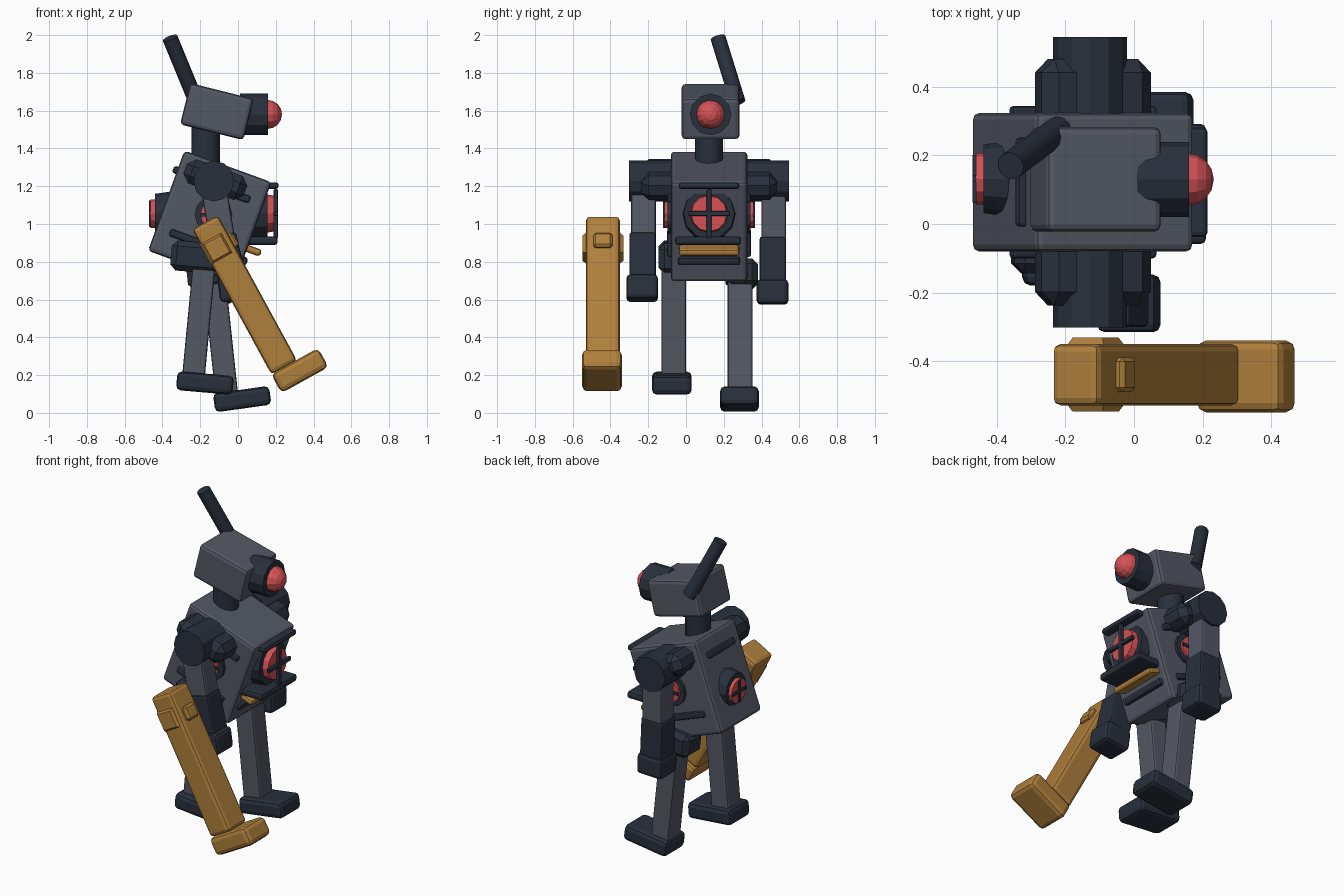
import bpy, bmesh, math
from mathutils import Vector, Matrix

if "Cube" in bpy.data.objects:
    bpy.data.objects.remove(bpy.data.objects["Cube"])


def material(name, rgb):
    m = bpy.data.materials.new(name)
    m.diffuse_color = (*rgb, 1)
    m.use_nodes = True
    m.node_tree.nodes["Principled BSDF"].inputs["Base Color"].default_value = m.diffuse_color
    return m


GREY = material("steel grey", (0.088, 0.098, 0.127))
DARK = material("dark slate", (0.022, 0.030, 0.046))
RED = material("lamp red", (0.66, 0.085, 0.095))
GOLD = material("ochre gold", (0.43, 0.215, 0.045))


def finish(name, bm, matrix, mat):
    mesh = bpy.data.meshes.new(name)
    bm.to_mesh(mesh)
    bm.free()
    ob = bpy.data.objects.new(name, mesh)
    bpy.context.collection.objects.link(ob)
    ob.matrix_world = matrix
    mesh.materials.append(mat)
    return ob


def box(name, loc, size, tilt, mat, bevel=0.015, segments=2):
    """Bevelled box tilted about y (degrees, positive leans towards +x)."""
    bm = bmesh.new()
    bmesh.ops.create_cube(bm, size=1)
    bmesh.ops.scale(bm, vec=size, verts=bm.verts)
    if bevel:
        bmesh.ops.bevel(bm, geom=bm.edges[:], offset=bevel, segments=segments,
                        profile=0.5, affect='EDGES')
    mat4 = Matrix.Translation(loc) @ Matrix.Rotation(math.radians(tilt), 4, 'Y')
    return finish(name, bm, mat4, mat)


def beam(name, low, high, width, depth, mat, bevel=0.012):
    """Box running between two points that share nearly the same y."""
    a, b = Vector(low), Vector(high)
    d = b - a
    tilt = math.degrees(math.atan2(d.x, d.z))
    return box(name, (a + b) / 2, (width, depth, d.length), tilt, mat, bevel)


def rod(name, start, end, radius, mat, sides=12, end_radius=None, bevel=0):
    """Cylinder or cone between two points."""
    a, b = Vector(start), Vector(end)
    d = b - a
    bm = bmesh.new()
    bmesh.ops.create_cone(bm, cap_ends=True, segments=sides, radius1=radius,
                          radius2=radius if end_radius is None else end_radius,
                          depth=d.length)
    rot = d.to_track_quat('Z', 'Y').to_matrix().to_4x4()
    return finish(name, bm, Matrix.Translation((a + b) / 2) @ rot, mat)


def dome(name, loc, size, mat):
    bm = bmesh.new()
    bmesh.ops.create_uvsphere(bm, u_segments=12, v_segments=8, radius=1)
    bmesh.ops.scale(bm, vec=size, verts=bm.verts)
    turn = Matrix.Rotation(math.radians(90), 4, 'Y')
    return finish(name, bm, Matrix.Translation(loc) @ turn, mat)


YC = 0.122          # middle of the torso across its width
LEAN = 20
TORSO = Vector((-0.15, YC, 1.04))


def on_torso(x, y, z):
    """Torso-local point to world."""
    return TORSO + Matrix.Rotation(math.radians(LEAN), 3, 'Y') @ Vector((x, y, z))


# Torso, neck and head
box("torso", TORSO, (0.49, 0.405, 0.565), LEAN, GREY, 0.02)
rod("neck", (-0.17, YC, 1.27), (-0.17, YC, 1.56), 0.075, DARK)
box("head", (-0.112, 0.13, 1.595), (0.345, 0.305, 0.225), 14, GREY, 0.02)
rod("eye_socket", (0.01, 0.13, 1.58), (0.16, 0.13, 1.58), 0.11, DARK)
dome("eye_lamp", (0.155, 0.13, 1.58), (0.077, 0.077, 0.078), RED)
rod("antenna", (-0.22, 0.275, 1.645), (-0.36, 0.17, 1.985), 0.041, DARK)

# Front lamp with crossed guard
rod("front_lamp_housing", (0.03, YC, 1.055), (0.155, YC, 1.055), 0.15, DARK, 12, 0.135)
rod("front_lamp", (0.1, YC, 1.055), (0.19, YC, 1.055), 0.11, RED, 12, 0.095)
box("front_guard_upright", (0.2, YC, 1.055), (0.022, 0.026, 0.26), 0, DARK, 0.006)
box("front_guard_crossbar", (0.2, YC, 1.055), (0.022, 0.22, 0.026), 0, DARK, 0.006)

# Ribs down the front
box("front_rib_upper", (0.185, YC, 1.203), (0.06, 0.32, 0.036), 0, DARK)
box("front_rib_middle", (0.125, YC - 0.005, 0.912), (0.17, 0.35, 0.045), 0, DARK)
box("front_rib_gold", (0.065, YC, 0.865), (0.12, 0.32, 0.038), 20, GOLD)
box("front_rib_lower", (0.025, YC, 0.807), (0.05, 0.33, 0.045), 20, DARK)

# Back lamp with crossed guard
rod("back_lamp_housing", (-0.33, YC + 0.01, 1.06), (-0.44, YC + 0.01, 1.06), 0.115, DARK, 12, 0.1)
rod("back_lamp", (-0.43, YC + 0.01, 1.055), (-0.462, YC + 0.01, 1.055), 0.075, RED)
box("back_guard_upright", (-0.464, YC + 0.01, 1.055), (0.016, 0.02, 0.14), 0, DARK, 0.004)
box("back_guard_crossbar", (-0.464, YC + 0.01, 1.055), (0.016, 0.14, 0.02), 0, DARK, 0.004)
box("back_rib", on_torso(-0.25, 0, 0.17), (0.035, 0.26, 0.04), LEAN, DARK, 0.012)

# Parts repeated on both flanks
for side, s in (("right", -1), ("left", 1)):
    face = YC + s * 0.2
    rod(side + "_flank_housing", (-0.13, face - s * 0.02, 1.05),
        (-0.13, face + s * 0.02, 1.05), 0.1, DARK)
    rod(side + "_flank_lamp", (-0.13, face, 1.05), (-0.13, face + s * 0.035, 1.05), 0.07, RED)
    box(side + "_flank_guard_upright", (-0.13, face + s * 0.037, 1.05),
        (0.018, 0.012, 0.14), 0, DARK, 0)
    box(side + "_flank_guard_crossbar", (-0.13, face + s * 0.037, 1.05),
        (0.14, 0.012, 0.018), 0, DARK, 0)
    for label, h in (("lower", -0.15), ("upper", 0.155)):
        box(f"{side}_flank_rib_{label}", on_torso(0, s * 0.205, h),
            (0.34, 0.035, 0.04), LEAN, DARK, 0.012)
    # Shoulder block and round joint
    box(side + "_shoulder_block", (-0.12, YC + s * 0.26, 1.235), (0.34, 0.2, 0.135),
        LEAN, DARK, 0.04, 1)
    rod(side + "_shoulder_joint", (-0.128, YC + s * 0.2, 1.227),
        (-0.128, YC + s * 0.424, 1.227), 0.108, DARK)

# Arms: y, shoulder x, elbow, wrist, hand centre as (x, z), hand lean
for side, y, elbow, wrist, hand, lean in (
        ("right", -0.225, (-0.085, 0.93), (-0.03, 0.71), (-0.015, 0.66), -8),
        ("left", 0.465, (-0.13, 0.92), (-0.12, 0.69), (-0.118, 0.64), -2)):
    e = (elbow[0], y, elbow[1])
    beam(side + "_upper_arm", e, (-0.13, y, 1.2), 0.135, 0.13, GREY)
    beam(side + "_forearm", (wrist[0], y - 0.005, wrist[1]), (e[0], y - 0.005, e[2] + 0.01),
         0.15, 0.14, DARK)
    box(side + "_hand", (hand[0], y - 0.007, hand[1]), (0.175, 0.168, 0.13), lean, DARK, 0.022)

# Legs: hip block, shank and foot
box("right_hip", (-0.225, -0.06, 0.825), (0.26, 0.17, 0.16), 5, DARK, 0.03, 1)
beam("right_leg", (-0.237, -0.065, 0.18), (-0.175, -0.065, 0.83), 0.12, 0.132, GREY)
box("right_foot", (-0.175, -0.075, 0.158), (0.3, 0.21, 0.1), 5, DARK, 0.025)
box("left_hip", (-0.16, 0.295, 0.735), (0.22, 0.17, 0.15), -6, DARK, 0.03, 1)
beam("left_leg", (-0.06, 0.287, 0.1), (-0.133, 0.287, 0.78), 0.12, 0.132, GREY)
box("left_foot", (0.022, 0.283, 0.073), (0.3, 0.205, 0.1), -8, DARK, 0.025)

# Separate gold limb standing beside the body
beam("gold_limb", (0.245, -0.44, 0.24), (-0.175, -0.44, 1.01), 0.155, 0.18, GOLD, 0.022)
box("gold_foot", (0.327, -0.445, 0.224), (0.285, 0.21, 0.115), -29, GOLD, 0.027)
for s in (-1, 1):
    hub = Vector((-0.112, -0.44 + s * 0.07, 0.872))
    ob = rod("gold_hub_inner" if s > 0 else "gold_hub_outer", hub,
             hub + Vector((0, s * 0.038, 0)), 0.1, GOLD, 4, 0.07)
    # Square the hub up with the limb
    turn = Matrix.Rotation(math.radians(-29 + 45), 4, 'Y')
    ob.matrix_world = (Matrix.Translation(ob.location) @ turn
                       @ ob.rotation_euler.to_matrix().to_4x4())
box("gold_limb_pad", (-0.027, -0.44, 0.912), (0.035, 0.1, 0.085), -29, GOLD, 0.012, 1)

for ob in bpy.data.objects:
    if ob.name in ("neck", "antenna"):
        ob.select_set(True)
        bpy.context.view_layer.objects.active = ob
bpy.ops.object.shade_smooth_by_angle(angle=math.radians(35))
